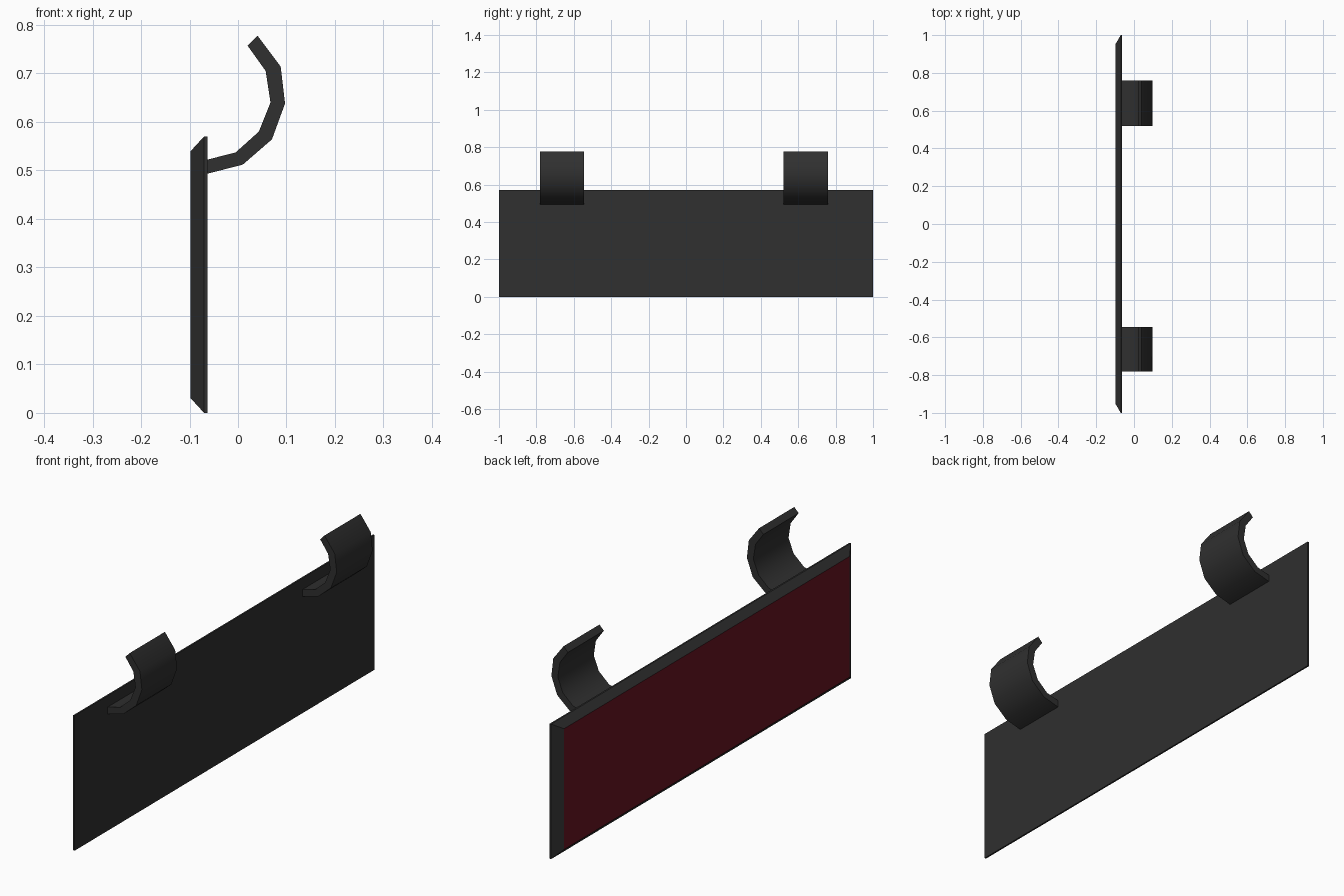
import bpy, bmesh
from mathutils import Vector

if "Cube" in bpy.data.objects:
    bpy.data.objects.remove(bpy.data.objects["Cube"])


def material(name, rgb):
    m = bpy.data.materials.new(name)
    m.diffuse_color = (*rgb, 1)
    m.use_nodes = True
    m.node_tree.nodes["Principled BSDF"].inputs["Base Color"].default_value = m.diffuse_color
    return m


BLACK = material("charcoal", (0.029, 0.029, 0.029))
RED = material("dark red", (0.135, 0.0065, 0.015))


def finish(name, bm, mats):
    bmesh.ops.recalc_face_normals(bm, faces=bm.faces)
    me = bpy.data.meshes.new(name)
    bm.to_mesh(me)
    bm.free()
    for m in mats:
        me.materials.append(m)
    ob = bpy.data.objects.new(name, me)
    bpy.context.collection.objects.link(ob)
    return ob


# Back board: slab with a thin rim, chamfered toward the red rear face
TOP = 0.57
bm = bmesh.new()
rings = []
for x, iy, iz in ((-0.063, 0, 0), (-0.07, 0, 0), (-0.0975, 0.047, 0.03)):
    rings.append([bm.verts.new((x, y, z)) for y, z in (
        (-1 + iy, iz), (1 - iy, iz), (1 - iy, TOP - iz), (-1 + iy, TOP - iz))])
for a, b in zip(rings, rings[1:]):
    for i in range(4):
        j = (i + 1) % 4
        bm.faces.new((a[i], a[j], b[j], b[i]))
bm.faces.new(rings[0])
bm.faces.new(rings[-1]).material_index = 1
finish("board", bm, [BLACK, RED])

# Curved hooks: one profile extruded along y
OUTER = [(-0.064, 0.493), (0.01, 0.512), (0.07, 0.564),
         (0.097, 0.638), (0.088, 0.714), (0.04, 0.778)]
INNER = [(0.02, 0.757), (0.057, 0.705), (0.067, 0.64),
         (0.043, 0.58), (-0.005, 0.537), (-0.064, 0.522)]


def hook(name, y0, y1):
    bm = bmesh.new()
    f = bm.faces.new([bm.verts.new((x, y0, z)) for x, z in OUTER + INNER])
    ext = bmesh.ops.extrude_face_region(bm, geom=[f], use_keep_orig=True)
    moved = [g for g in ext["geom"] if isinstance(g, bmesh.types.BMVert)]
    bmesh.ops.translate(bm, verts=moved, vec=Vector((0, y1 - y0, 0)))
    ob = finish(name, bm, [BLACK])
    bpy.ops.object.select_all(action='DESELECT')
    ob.select_set(True)
    bpy.context.view_layer.objects.active = ob
    bpy.ops.object.shade_smooth_by_angle(angle=0.7)


hook("hook_near", -0.78, -0.545)
hook("hook_far", 0.52, 0.76)
